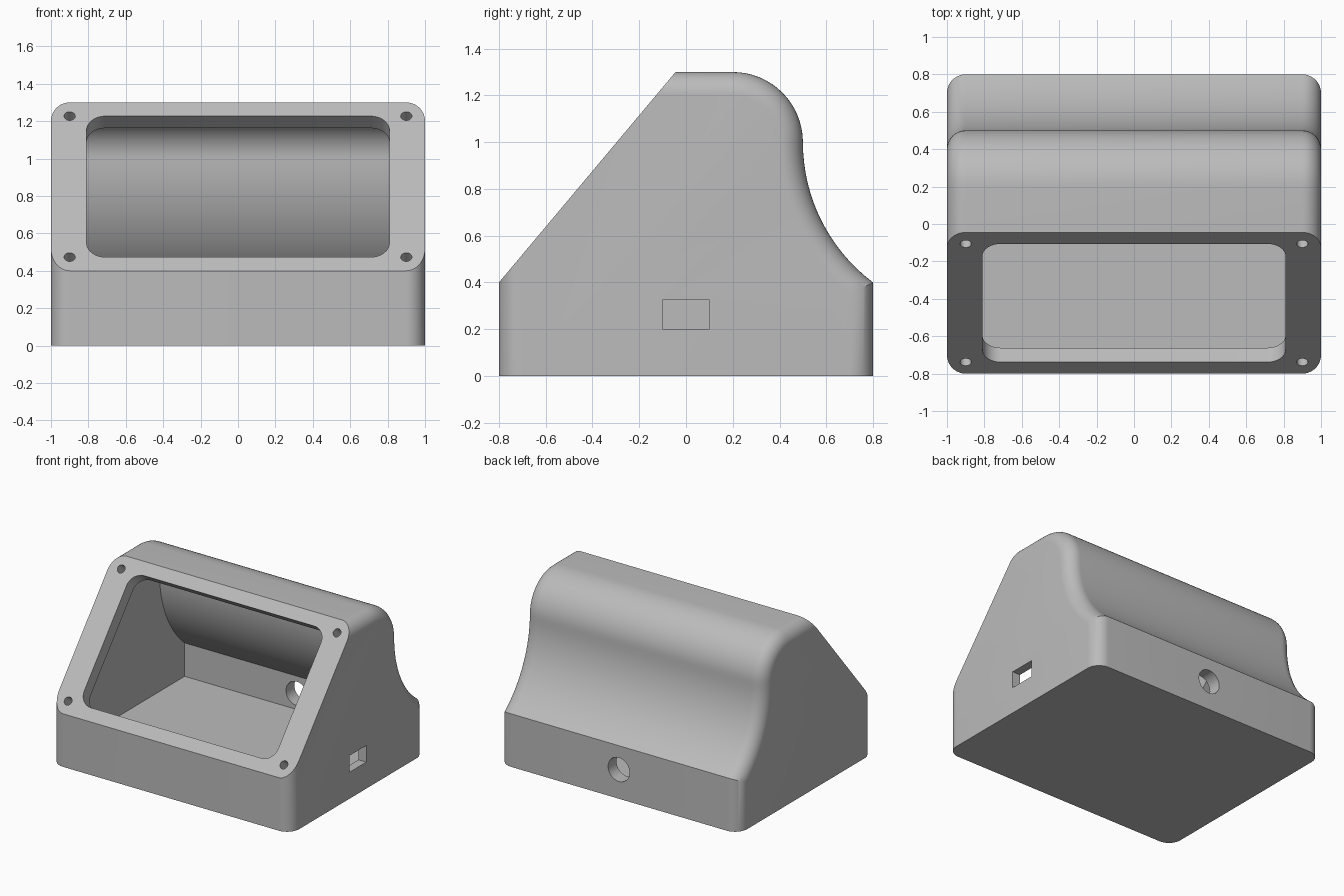
import bpy
import bmesh
from math import sin, cos, tan, pi, radians, acos, sqrt
from mathutils import Matrix

old = bpy.data.objects.get("Cube")
if old:
    bpy.data.objects.remove(old)

TILT = radians(50)      # slope of the sloped front panel
FILLET = 0.1
WALL = 0.1
STEPS = 16

grey = bpy.data.materials.new("plain grey")
grey.use_nodes = True
GREY = (0.5, 0.5, 0.5, 1)
grey.diffuse_color = GREY
grey.node_tree.nodes["Principled BSDF"].inputs["Base Color"].default_value = GREY


def profile(inset, panel=0, base=0):
    """Side outline (y, z), inset from front, top and back; panel and base inset apart."""
    front, top, back = -0.8 + inset, 1.3 - inset, 0.8 - inset
    drop = panel / cos(TILT)
    pts = [(front, base),
           (front, 0.4 - drop + inset * tan(TILT)),
           (-0.8 + (top - 0.4 + drop) / tan(TILT), top)]
    # convex shoulder
    r = 0.3 - inset
    for i in range(STEPS + 1):
        a = pi / 2 * (1 - i / STEPS)
        pts.append((0.2 + r * cos(a), 1 + r * sin(a)))
    # concave sweep down to the back wall
    r = 0.75 + inset
    end = acos((1.25 - back) / r)
    for i in range(1, STEPS + 1):
        a = end * i / STEPS
        pts.append((1.25 - r * cos(a), 1 - r * sin(a)))
    pts.append((back, base))
    return pts


def make_object(name, rings):
    """Skin a row of equal closed rings and cap both ends."""
    bm = bmesh.new()
    loops = [[bm.verts.new(p) for p in ring] for ring in rings]
    for a, b in zip(loops, loops[1:]):
        for i in range(len(a)):
            j = (i + 1) % len(a)
            bm.faces.new((a[i], a[j], b[j], b[i]))
    bm.faces.new(loops[0])
    bm.faces.new(loops[-1])
    bmesh.ops.remove_doubles(bm, verts=bm.verts, dist=1e-5)
    bmesh.ops.recalc_face_normals(bm, faces=bm.faces)
    mesh = bpy.data.meshes.new(name)
    bm.to_mesh(mesh)
    bm.free()
    mesh.materials.append(grey)
    obj = bpy.data.objects.new(name, mesh)
    bpy.context.collection.objects.link(obj)
    return obj


def prism(name, half_x, half_y, radius, low, high, frame):
    """Rounded rectangle (or circle) extruded along the local z of a frame."""
    outline = []
    for k, (sx, sy) in enumerate([(1, 1), (-1, 1), (-1, -1), (1, -1)]):
        for i in range(9):
            a = pi / 2 * (k + i / 8)
            outline.append((sx * (half_x - radius) + radius * cos(a),
                            sy * (half_y - radius) + radius * sin(a)))
    obj = make_object(name, [[(x, y, z) for x, y in outline] for z in (low, high)])
    obj.data.transform(frame)
    return obj


def cut(target, cutter):
    cutter.hide_render = True
    mod = target.modifiers.new("cut", "BOOLEAN")
    mod.operation = "DIFFERENCE"
    mod.solver = "EXACT"
    mod.object = cutter
    bpy.context.view_layer.objects.active = target
    bpy.ops.object.modifier_apply(modifier=mod.name)
    bpy.data.objects.remove(cutter)


# Outer shell with filleted sides
half = []
for i in range(11):
    t = pi / 2 * i / 10
    half.append((1 - FILLET + FILLET * sin(t), FILLET * (1 - cos(t))))
sections = [(-x, d) for x, d in reversed(half)] + half
housing = make_object("sloped_housing",
                      [[(x, y, z) for y, z in profile(d)] for x, d in sections])

# Hollow interior
inside = profile(WALL, WALL, WALL)
cut(housing, make_object("cavity_cutter",
                         [[(x, y, z) for y, z in inside] for x in (-0.935, 0.935)]))

# Panel opening and its four screw holes
centre = Matrix.Translation((0, -0.8 + 0.45 / tan(TILT), 0.85))
panel = centre @ Matrix.Rotation(TILT, 4, "X")
cut(housing, prism("window_cutter", 0.81, 0.492, 0.1, -0.115, 0.05, panel))
for sx in (-1, 1):
    for sy in (-1, 1):
        spot = panel @ Matrix.Translation((sx * 0.9, sy * 0.492, 0))
        cut(housing, prism("screw_cutter", 0.03, 0.03, 0.03, -0.115, 0.05, spot))

# Rectangular port in the side wall
port = Matrix.Translation((1, 0, 0.2625)) @ Matrix.Rotation(pi / 2, 4, "Y")
cut(housing, prism("port_cutter", 0.0625, 0.1, 0, -0.1, 0.1, port))

# Round cable hole in the back wall
cable = Matrix.Translation((0, 0.75, 0.22)) @ Matrix.Rotation(-pi / 2, 4, "X")
cut(housing, prism("cable_cutter", 0.09, 0.09, 0.09, -0.1, 0.1, cable))

# Smooth the curves, keep the creases
bpy.ops.object.select_all(action="DESELECT")
housing.select_set(True)
bpy.context.view_layer.objects.active = housing
bpy.ops.object.shade_smooth_by_angle(angle=radians(30))
